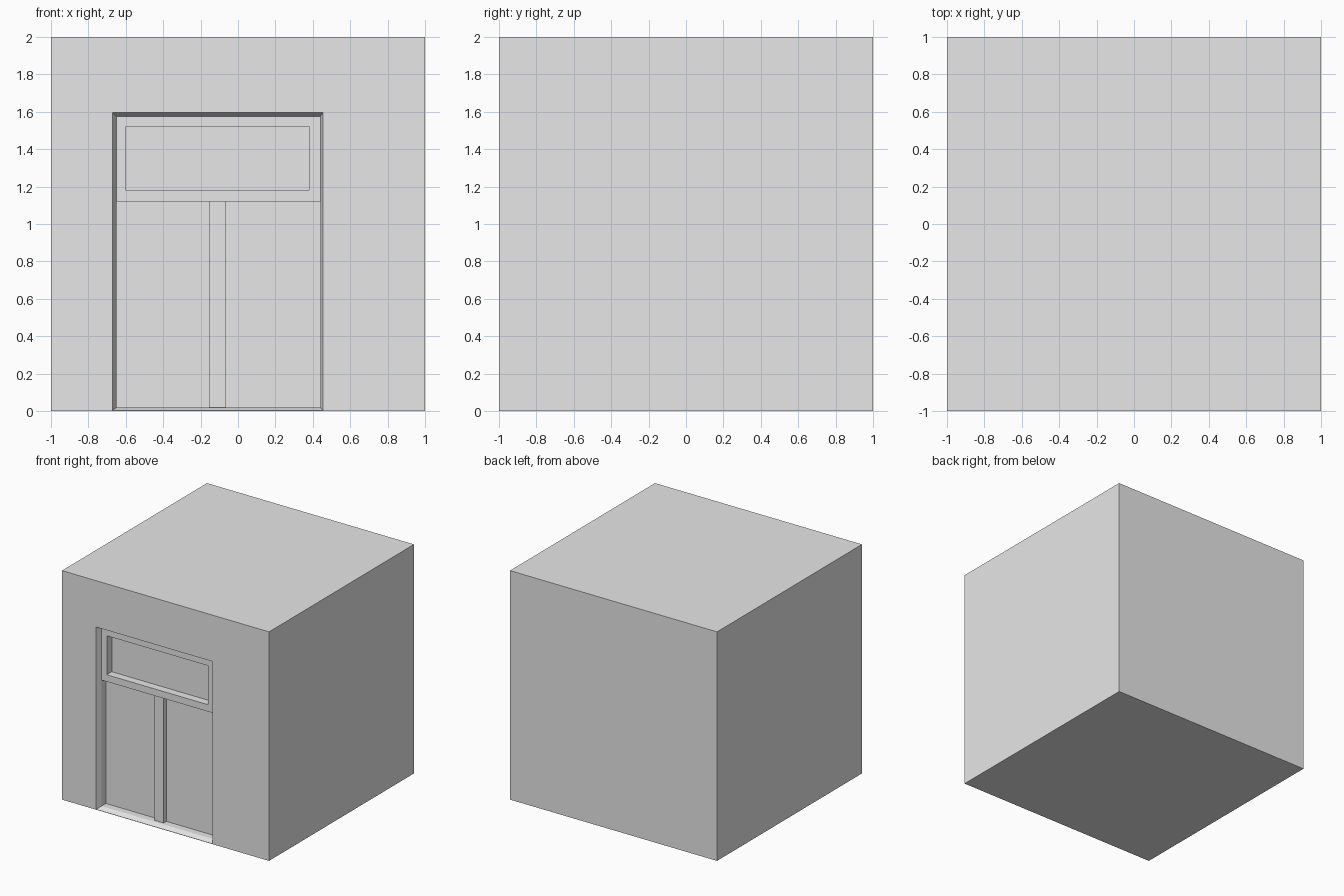
import bpy
import bmesh

cube = bpy.data.objects.get("Cube")
if cube:
    bpy.data.objects.remove(cube, do_unlink=True)

grey = bpy.data.materials.new("plain grey")
grey.use_nodes = True
color = (0.8, 0.8, 0.8, 1.0)
grey.diffuse_color = color
grey.node_tree.nodes["Principled BSDF"].inputs["Base Color"].default_value = color

# Depth of each layer, measured along y
WALL, FRAME, POST, DOOR, GLASS = -1.0, -0.954, -0.932, -0.895, -0.885

# Rectangles as left, right, bottom, top
facade = (-1, 1, 0, 2)
opening = (-0.67, 0.455, 0.003, 1.595)
inner = (-0.65, 0.44, 0.02, 1.575)
split = 1.12
post_left, post_right = -0.155, -0.065
left, right, bottom, top = inner
upper = (left, right, split, top)
lower = (left, right, bottom, split)
window = (-0.6, 0.38, 1.18, 1.52)
bays = [(left, post_left, bottom, split), (post_right, right, bottom, split)]
post = (post_left, post_right, bottom, split)


def corners(bm, rect, y):
    x0, x1, z0, z1 = rect
    return [bm.verts.new((x, y, z)) for x, z in ((x0, z0), (x1, z0), (x1, z1), (x0, z1))]


def panel(bm, rect, y):
    """Flat face looking towards the front."""
    bm.faces.new(corners(bm, rect, y))


def ring(bm, outer, y_outer, hole, y_hole):
    """Four faces joining two rectangles: a flat border or a reveal."""
    a, b = corners(bm, outer, y_outer), corners(bm, hole, y_hole)
    for i in range(4):
        j = (i + 1) % 4
        bm.faces.new((a[i], a[j], b[j], b[i]))


def finish(name, bm):
    bmesh.ops.remove_doubles(bm, verts=bm.verts, dist=0.0001)
    mesh = bpy.data.meshes.new(name)
    bm.to_mesh(mesh)
    bm.free()
    mesh.materials.append(grey)
    bpy.context.collection.objects.link(bpy.data.objects.new(name, mesh))


# Solid block with an opening in its front wall
bm = bmesh.new()
bmesh.ops.create_cube(bm, size=2)
bmesh.ops.translate(bm, verts=bm.verts, vec=(0, 0, 1))
bm.normal_update()
front = [f for f in bm.faces if f.normal.y < -0.9]
bmesh.ops.delete(bm, geom=front, context="FACES_ONLY")
ring(bm, facade, WALL, opening, WALL)
finish("wall_block", bm)

# Splayed jambs, lintel and sill
bm = bmesh.new()
ring(bm, opening, WALL, inner, FRAME)
ring(bm, lower, FRAME, lower, POST)
finish("door_surround", bm)

# Transom with its recessed window
bm = bmesh.new()
ring(bm, upper, FRAME, window, FRAME)
ring(bm, window, FRAME, window, GLASS)
panel(bm, window, GLASS)
finish("transom_window", bm)

# Two recessed doors
for name, bay in zip(("right_door", "left_door"), bays):
    bm = bmesh.new()
    ring(bm, bay, POST, bay, DOOR)
    panel(bm, bay, DOOR)
    finish(name, bm)

# Post between the doors
bm = bmesh.new()
panel(bm, post, POST)
finish("centre_post", bm)
